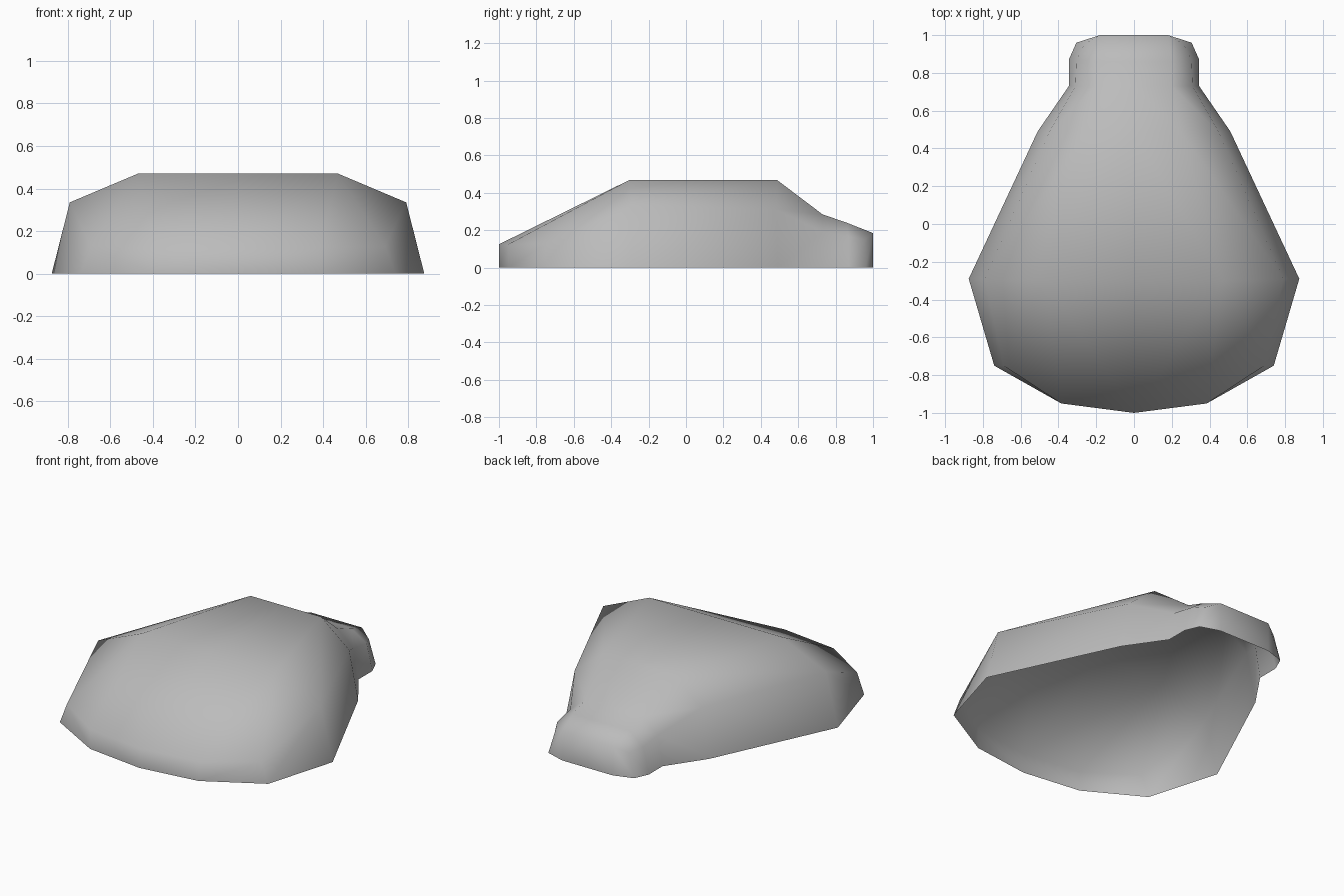
import bpy
import bmesh

cube = bpy.data.objects.get("Cube")
if cube:
    bpy.data.objects.remove(cube, do_unlink=True)

# One plain grey for the whole shell
GREY = (0.5, 0.5, 0.5, 1.0)
grey = bpy.data.materials.new("plain grey")
grey.use_nodes = True
grey.diffuse_color = GREY
grey.node_tree.nodes["Principled BSDF"].inputs["Base Color"].default_value = GREY

# Left half, from front centre round to back centre
FRONT_TOP = (0.47, -0.30, 0.47)
NECK_TOP = (0.20, 0.86, 0.24)
rim = [(0, -1), (0.385, -0.95), (0.74, -0.75), (0.875, -0.29), (0.51, 0.49),
       (0.345, 0.73), (0.345, 0.87), (0.305, 0.96), (0.18, 1), (0, 1)]
shoulder = [(0, -1, 0.125), (0.385, -0.95, 0.125), (0.69, -0.75, 0.128),
            (0.79, -0.29, 0.335), (0.45, 0.485, 0.31), (0.31, 0.73, 0.19),
            (0.305, 0.87, 0.165), (0.26, 0.955, 0.15), (0.18, 1, 0.185),
            (0, 1, 0.185)]
crown = [(0, -0.30, 0.47), FRONT_TOP, FRONT_TOP, FRONT_TOP, (0.25, 0.485, 0.47),
         (0.20, 0.73, 0.285), NECK_TOP, NECK_TOP, NECK_TOP, (0, 0.86, 0.24)]

rows = [[(x, y, 0) for x, y in rim], shoulder, crown,
        [(0, y, z) for x, y, z in crown]]

bm = bmesh.new()
verts = {}


def vert(co):
    if co not in verts:
        verts[co] = bm.verts.new(co)
    return verts[co]


# Skin neighbouring rows, collapsing repeated corners into triangles
for low, high in zip(rows, rows[1:]):
    for i in range(len(low) - 1):
        corners = dict.fromkeys([low[i], low[i + 1], high[i + 1], high[i]])
        if len(corners) > 2:
            bm.faces.new([vert(co) for co in corners])

mesh = bpy.data.meshes.new("shell")
bm.to_mesh(mesh)
bm.free()
mesh.materials.append(grey)
mesh.shade_smooth()

shell = bpy.data.objects.new("shell", mesh)
bpy.context.collection.objects.link(shell)

# Right half
mirror = shell.modifiers.new("mirror", 'MIRROR')
mirror.use_clip = True
mirror.merge_threshold = 0.001
